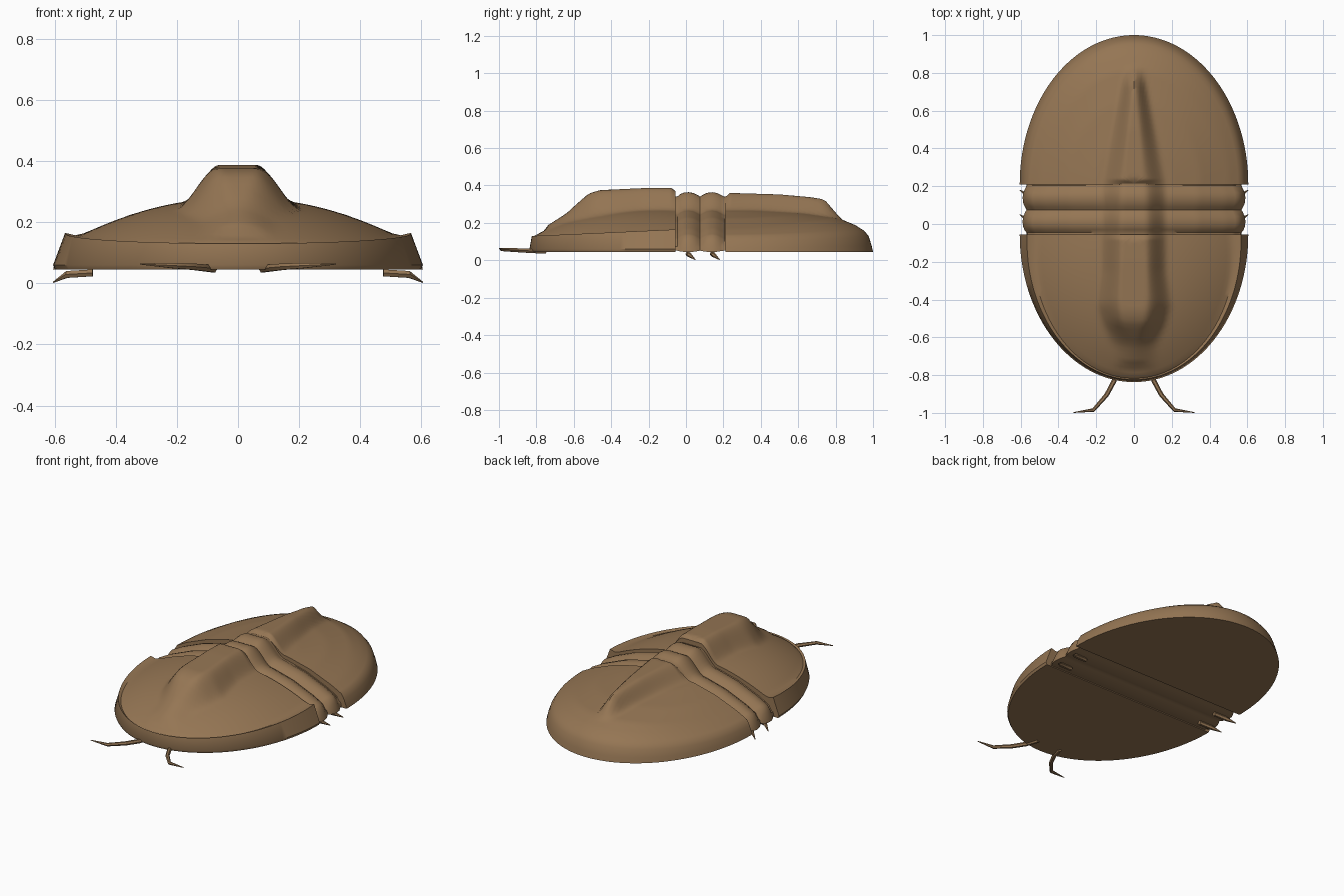
import bpy, bmesh, math

cube = bpy.data.objects.get("Cube")
if cube:
    bpy.data.objects.remove(cube, do_unlink=True)

BROWN = (0.30, 0.18, 0.088, 1)
shell_mat = bpy.data.materials.new("shell brown")
shell_mat.use_nodes = True
shell_mat.diffuse_color = BROWN
bsdf = shell_mat.node_tree.nodes["Principled BSDF"]
bsdf.inputs["Base Color"].default_value = BROWN
bsdf.inputs["Roughness"].default_value = 0.7

BASE, WIDTH = 0.045, 0.605
HEAD_Y, TAIL_Y = -0.055, 0.21
parts = []


def finish(name, bm):
    bmesh.ops.recalc_face_normals(bm, faces=bm.faces)
    mesh = bpy.data.meshes.new(name)
    bm.to_mesh(mesh)
    bm.free()
    mesh.materials.append(shell_mat)
    obj = bpy.data.objects.new(name, mesh)
    bpy.context.collection.objects.link(obj)
    parts.append(obj)


def interp(points, t):
    """Piecewise linear lookup in a sorted list of (key, value)."""
    if t <= points[0][0]:
        return points[0][1]
    for (a, va), (b, vb) in zip(points, points[1:]):
        if t <= b:
            return va + (vb - va) * (t - a) / (b - a)
    return points[-1][1]


def smooth(t):
    t = max(0.0, min(1.0, t))
    return t * t * (3 - 2 * t)


# Raised middle lobe: crest height and half widths along the body
HEAD_CREST = [(-0.8, 0), (-0.75, 0.18), (-0.64, 0.25), (-0.58, 0.305), (-0.52, 0.357),
              (-0.46, 0.375), (-0.2, 0.387), (-0.08, 0.387), (-0.055, 0.37)]
TAIL_CREST = [(0.21, 0.338), (0.235, 0.36), (0.5, 0.352), (0.67, 0.337),
              (0.74, 0.325), (0.83, 0.22), (0.87, 0)]
LOBE_FLAT = [(-0.64, 0), (-0.5, 0.05), (-0.4, 0.065), (0.2, 0.05), (0.75, 0)]
LOBE_FOOT = [(-0.64, 0.13), (-0.52, 0.18), (-0.43, 0.205), (-0.25, 0.18),
             (0.2, 0.18), (0.8, 0.06)]


def add_lobe(x, y, z, crest):
    flat, foot = interp(LOBE_FLAT, y), interp(LOBE_FOOT, y)
    m = smooth((foot - abs(x)) / (foot - flat))
    return z + max(0, crest - z) * m


# Shield profiles: lists of (radius fraction, height) from rim to middle
def head_profile(s):
    rim = 1 - 0.065 * (1 - 0.75 * s)
    inner = rim - 0.11 * (1 - 0.85 * s)
    top = 0.165 - 0.035 * s
    pts = [(0.99, BASE), (1.0, BASE + 0.015), (rim, top),
           ((rim + inner) / 2, top - 0.008), (inner, top)]
    n = 30
    for k in range(1, n + 1):
        f = 1 - k / n
        pts.append((inner * f, top + (0.278 - top) * (1 - f ** (2 + 0.9 * s))))
    return pts


SIDE_DOME = [(0, 0.278), (0.33, 0.262), (0.58, 0.225), (0.83, 0.165),
             (0.94, 0.13), (0.98, 0.09), (1, BASE)]
END_DOME = [(0, 0.278), (0.3, 0.268), (0.55, 0.252), (0.77, 0.224), (0.88, 0.188),
            (0.94, 0.158), (0.97, 0.13), (0.99, 0.08), (1, BASE)]
RADII = [1, 0.99, 0.97, 0.94, 0.91, 0.88] + [0.85 * (1 - k / 30) for k in range(31)]


def tail_profile(s):
    return [(r, interp(SIDE_DOME, r) * (1 - s * s) + interp(END_DOME, r) * s * s)
            for r in RADII]


def shield(name, y0, length, profile, crest):
    """Half-ellipse dome swept in angle, closed underneath and at its flat edge."""
    bm = bmesh.new()
    n = 72
    pole = bm.verts.new((0, y0, interp(crest, y0)))
    cols = []
    for i in range(n + 1):
        a = math.pi * i / n
        col = []
        for r, z in profile(math.sin(a))[:-1]:
            x, y = WIDTH * r * math.cos(a), y0 + length * r * math.sin(a)
            col.append(bm.verts.new((x, y, add_lobe(x, y, z, interp(crest, y)))))
        cols.append(col + [pole])
    for c, d in zip(cols, cols[1:]):
        for j in range(len(c) - 1):
            bm.faces.new(dict.fromkeys((c[j], d[j], d[j + 1], c[j + 1])))
    bm.faces.new([c[0] for c in cols])
    bm.faces.new(cols[0] + cols[-1][-2::-1])
    finish(name, bm)


shield("head_shield", HEAD_Y, -0.782, head_profile, HEAD_CREST)
shield("tail_shield", TAIL_Y, 0.79, tail_profile, TAIL_CREST)

# Thorax: ribbed band between the two shields
RIBS = [(-0.06, -0.02), (-0.045, -0.02), (-0.03, -0.008), (-0.01, 0), (0.015, 0.002),
        (0.04, -0.002), (0.06, -0.012), (0.075, -0.021), (0.09, -0.012),
        (0.11, -0.002), (0.14, 0.002), (0.165, -0.002), (0.185, -0.012),
        (0.205, -0.022), (0.215, -0.02)]
bm = bmesh.new()
across = RADII + [-u for u in reversed(RADII[:-1])]
rows = []
for y, off in RIBS:
    w = 0.588 + off * 0.9
    row = []
    for u in across:
        z = add_lobe(u * w, y, interp(SIDE_DOME, abs(u)), 0.362)
        lift = off if abs(u) < 0.98 else -off * 0.3
        row.append(bm.verts.new((u * w, y, z + lift)))
    rows.append(row)
for p, q in zip(rows, rows[1:]):
    for j in range(len(p)):
        k = (j + 1) % len(p)
        bm.faces.new((p[j], p[k], q[k], q[j]))
bm.faces.new(rows[0])
bm.faces.new(rows[-1])
finish("thorax", bm)


def limb(name, path, side):
    """Tapered six-sided tube through (x, y, z, radius) points."""
    bm = bmesh.new()
    rings = []
    for i, (x, y, z, r) in enumerate(path):
        a, b = path[max(i - 1, 0)], path[min(i + 1, len(path) - 1)]
        dx, dy = b[0] - a[0], b[1] - a[1]
        d = math.hypot(dx, dy)
        ring = []
        for k in range(6):
            t = math.tau * k / 6
            out = r * math.cos(t)
            ring.append(bm.verts.new((side * (x - out * dy / d), y + out * dx / d,
                                      z + r * math.sin(t))))
        rings.append(ring)
    for p, q in zip(rings, rings[1:]):
        for k in range(6):
            bm.faces.new((p[k], p[k - 1], q[k - 1], q[k]))
    bm.faces.new(rings[0])
    bm.faces.new(rings[-1])
    finish(name, bm)


# Legs and antennae, mirrored
ANTENNA = [(0.08, -0.75, 0.046, 0.012), (0.105, -0.83, 0.05, 0.013),
           (0.145, -0.905, 0.054, 0.012), (0.215, -0.985, 0.058, 0.01),
           (0.32, -0.998, 0.063, 0.002)]
for side, word in ((1, "left"), (-1, "right")):
    limb(word + "_antenna", ANTENNA, side)
    for label, y in (("front", 0.01), ("rear", 0.14)):
        limb(f"{word}_{label}_leg", [(0.475, y, 0.034, 0.013), (0.56, y + 0.008, 0.029, 0.013),
                                     (0.605, y + 0.04, 0.003, 0.002)], side)

# Smooth shading with crisp edges
bpy.ops.object.select_all(action='DESELECT')
for obj in parts:
    obj.select_set(True)
bpy.context.view_layer.objects.active = parts[0]
bpy.ops.object.shade_smooth_by_angle(angle=math.radians(40))
